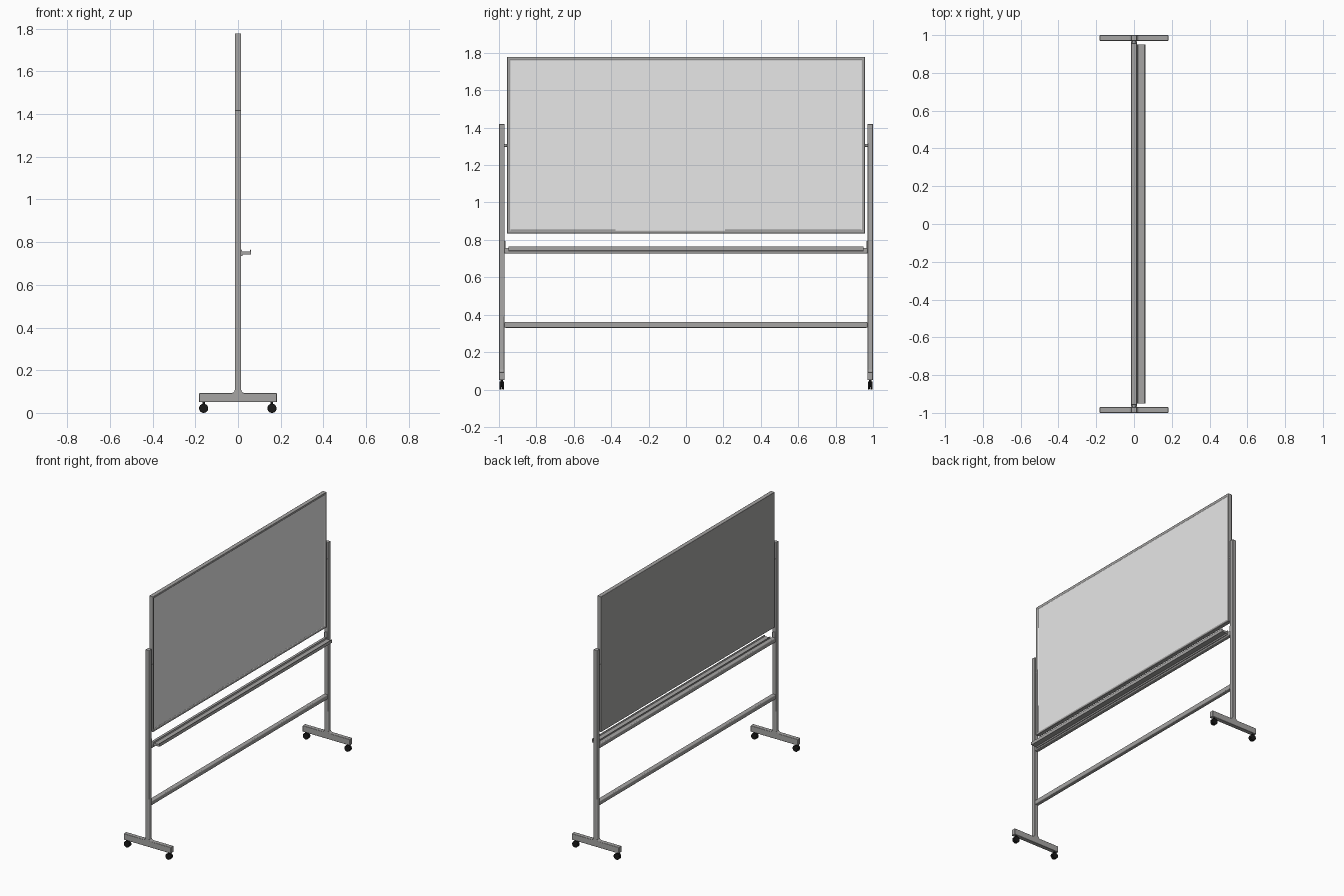
import bpy, bmesh, math
from mathutils import Matrix

if "Cube" in bpy.data.objects:
    bpy.data.objects.remove(bpy.data.objects["Cube"], do_unlink=True)


def material(name, rgb):
    m = bpy.data.materials.new(name)
    m.use_nodes = True
    m.diffuse_color = (*rgb, 1)
    m.node_tree.nodes["Principled BSDF"].inputs["Base Color"].default_value = (*rgb, 1)
    return m


GREY = material("grey metal", (0.38, 0.375, 0.37))
WHITE = material("board white", (0.8, 0.8, 0.8))
BLACK = material("black rubber", (0.01, 0.01, 0.01))


def finish(name, bm, mat, bevel=0.0, segments=2):
    """Turn a bmesh into an object with soft edges."""
    bmesh.ops.recalc_face_normals(bm, faces=bm.faces[:])
    mesh = bpy.data.meshes.new(name)
    bm.to_mesh(mesh)
    bm.free()
    ob = bpy.data.objects.new(name, mesh)
    bpy.context.collection.objects.link(ob)
    mesh.materials.append(mat)
    if bevel:
        mod = ob.modifiers.new("soft edges", 'BEVEL')
        mod.width, mod.segments = bevel, segments
        mod.limit_method, mod.angle_limit = 'ANGLE', math.radians(40)
    bpy.ops.object.select_all(action='DESELECT')
    ob.select_set(True)
    bpy.context.view_layer.objects.active = ob
    bpy.ops.object.shade_smooth_by_angle(angle=math.radians(35))
    return ob


def box_mesh(lo, hi):
    bm = bmesh.new()
    bmesh.ops.create_cube(bm, size=1)
    for v in bm.verts:
        v.co = [(a + b) / 2 + c * (b - a) for a, b, c in zip(lo, hi, v.co)]
    return bm


def box(name, lo, hi, mat, bevel=0.0, segments=2):
    return finish(name, box_mesh(lo, hi), mat, bevel, segments)


def prism(name, outline, y0, y1, mat, bevel=0.0):
    """Extrude an x-z outline along y."""
    bm = bmesh.new()
    face = bm.faces.new([bm.verts.new((x, y0, z)) for x, z in outline])
    out = bmesh.ops.extrude_face_region(bm, geom=[face])["geom"]
    moved = [g for g in out if isinstance(g, bmesh.types.BMVert)]
    bmesh.ops.translate(bm, verts=moved, vec=(0, y1 - y0, 0))
    return finish(name, bm, mat, bevel)


def cylinder(name, centre, radius, length, mat, bevel=0.0, axis='X'):
    """Cylinder along y by default, or upright when axis is Z."""
    bm = bmesh.new()
    turn = Matrix.Rotation(math.pi / 2, 4, 'X') if axis == 'X' else Matrix()
    bmesh.ops.create_cone(bm, cap_ends=True, segments=24, radius1=radius, radius2=radius,
                          depth=length, matrix=Matrix.Translation(centre) @ turn)
    return finish(name, bm, mat, bevel)


HALF = 0.015          # half thickness of posts, rails and board
FOOT, FOOT_TOP = 0.182, 0.093
POST_IN = 0.97

# Board: one slab whose +x side is inset into a frame and a recessed writing panel
bm = box_mesh((-HALF, -0.957, 0.835), (HALF, 0.957, 1.778))
bm.faces.ensure_lookup_table()
panel = max(bm.faces, key=lambda f: f.calc_center_median().x)
bmesh.ops.inset_region(bm, faces=[panel], thickness=0.021)
bmesh.ops.inset_region(bm, faces=[panel], thickness=0.001, depth=-0.005)
panel.material_index = 1
board = finish("board", bm, GREY, 0.003)
board.data.materials.append(WHITE)

# Rails between the posts
for name, z0, z1 in (("lower_rail", 0.33, 0.361), ("tray_rail", 0.727, 0.757)):
    box(name, (-HALF, -POST_IN, z0), (HALF, POST_IN, z1), GREY, 0.005, 3)

# Pen tray: shallow channel hung on the rail
tray = [(0.013, 0.735), (0.02, 0.735), (0.024, 0.743), (0.061, 0.743), (0.061, 0.765),
        (0.058, 0.765), (0.055, 0.757), (0.02, 0.757), (0.017, 0.765), (0.013, 0.765)]
prism("pen_tray", tray, -0.95, 0.95, GREY)

# Post and foot share one outline, with a curved flare where they meet
flare = 0.016
arc = [(HALF + flare * (1 - math.cos(a)), FOOT_TOP + flare * (1 - math.sin(a)))
       for a in (math.radians(d) for d in range(0, 91, 18))]
side = [(HALF, 1.419)] + arc + [(FOOT, FOOT_TOP), (FOOT, 0.05)]
outline = side + [(-x, z) for x, z in reversed(side)]

for s, tag in ((-1, "front"), (1, "back")):
    prism(f"{tag}_post_and_foot", outline, s * POST_IN, s * 1.0, GREY, 0.003)

    # Pivot joining board and post
    cylinder(f"{tag}_pivot", (0, s * 0.963, 1.305), 0.008, 0.02, GREY)

    # Rail end plate
    box(f"{tag}_rail_plate", (-0.012, s * 0.968 - 0.003, 0.727),
        (0.012, s * 0.968 + 0.003, 0.795), GREY, 0.002)

    # Twin-wheel casters
    for x in (-0.161, 0.159):
        y = s * 0.985
        for w in (-1, 1):
            cylinder(f"{tag}_caster_wheel", (x, y + w * 0.0075, 0.0215), 0.0215, 0.011, BLACK, 0.003)
        cylinder(f"{tag}_caster_axle", (x, y, 0.0215), 0.007, 0.012, BLACK)
        cylinder(f"{tag}_caster_stem", (x, y, 0.037), 0.006, 0.03, BLACK, axis='Z')
